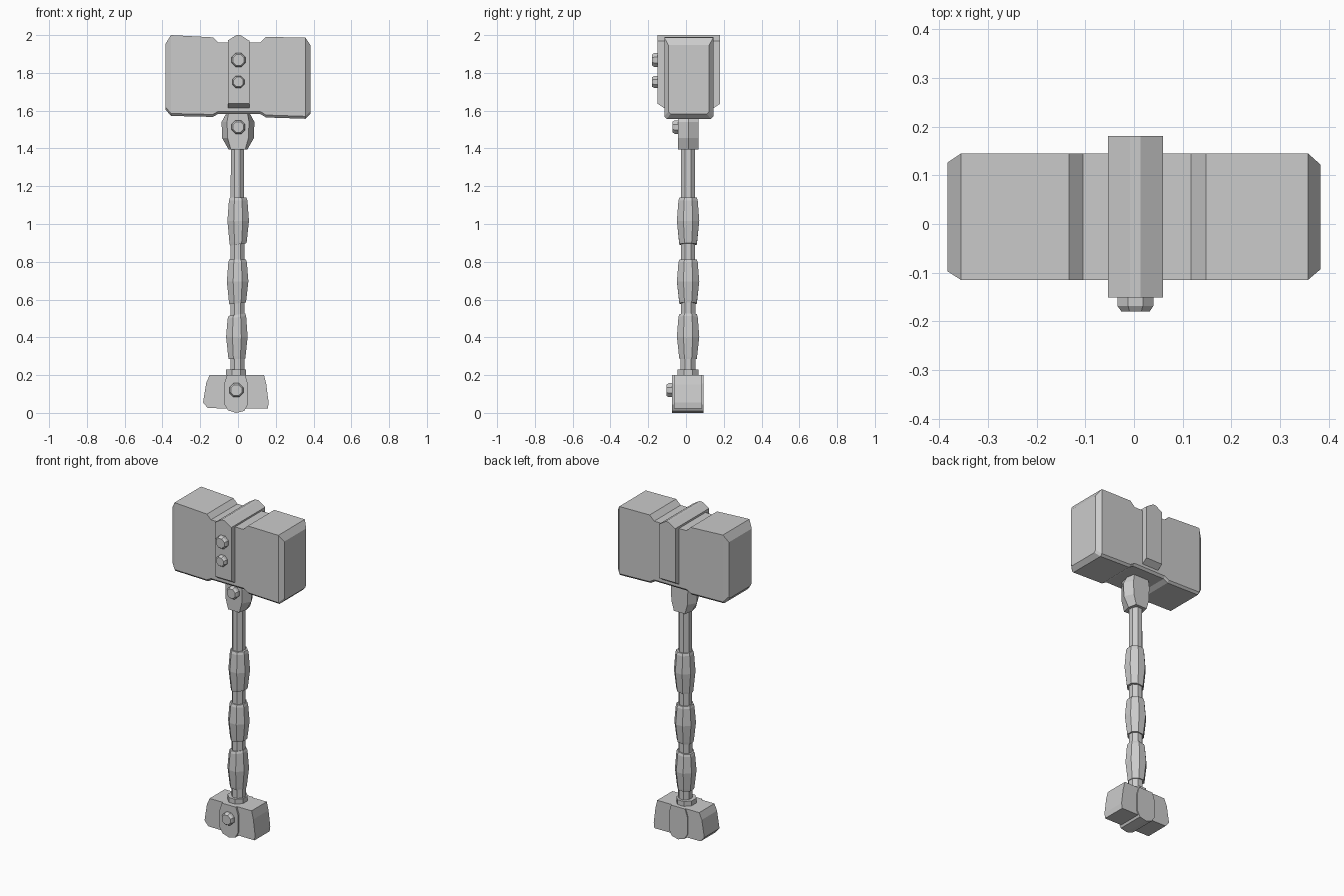
import bpy, bmesh, math

if "Cube" in bpy.data.objects:
    bpy.data.objects.remove(bpy.data.objects["Cube"])


def loft(name, rings):
    """Skin a closed, capped solid through rings of equal point count."""
    bm = bmesh.new()
    vs = [[bm.verts.new(p) for p in ring] for ring in rings]
    n = len(vs[0])
    for a, b in zip(vs, vs[1:]):
        for i in range(n):
            j = (i + 1) % n
            bm.faces.new((a[i], a[j], b[j], b[i]))
    bm.faces.new(vs[0][::-1])
    bm.faces.new(vs[-1])
    bmesh.ops.recalc_face_normals(bm, faces=bm.faces)
    me = bpy.data.meshes.new(name)
    bm.to_mesh(me)
    bm.free()
    ob = bpy.data.objects.new(name, me)
    bpy.context.collection.objects.link(ob)
    return ob


def octagon(r):
    """Octagon with flat sides at distance r."""
    k = r / math.cos(math.pi / 8)
    return [(k * math.cos(math.pi * (i + .5) / 4), k * math.sin(math.pi * (i + .5) / 4))
            for i in range(8)]


def turned(name, x, levels):
    """Eight-sided rod; levels are (z, radius, tilt)."""
    loft(name, [[(x + a, 0.011 + b * 1.04, z + tilt * a) for a, b in octagon(r)]
                for z, r, tilt in levels])


def bolt(name, x, z, y, r):
    """Eight-sided bolt head facing the front, seated at y."""
    loft(name, [[(x + a, yy, z + b) for a, b in octagon(rr)]
                for yy, rr in ((y + .02, r), (y - .017, r), (y - .029, r * .78))])


def prism(name, profile, levels):
    """Front-view profile extruded through y levels."""
    loft(name, [[(x, y, z) for x, z in profile] for y in levels])


# Hammer head: sections along x as (x, z bottom, z top, y front, y back)
sections = [(-.383, 1.605, 1.955, -.097, .126), (-.355, 1.572, 2.0, -.115, .145),
            (-.133, 1.567, 1.988, -.115, .145), (-.105, 1.583, 1.96, -.115, .145),
            (.117, 1.583, 1.96, -.115, .145), (.148, 1.564, 1.99, -.115, .145),
            (.357, 1.557, 1.987, -.115, .145), (.383, 1.582, 1.947, -.093, .122)]
loft("hammer_head", [[(x, y0, t), (x, y0, b + .013), (x, y0 + .012, b),
                      (x, y1 - .012, b), (x, y1, b + .013), (x, y1, t)]
                     for x, b, t, y0, y1 in sections])

# Strap around the head, ridged on top and chamfered at its lower ends
loft("head_strap", [[(-.053, y, zb), (.06, y, zb), (.06, y, 1.97), (.013, y, 2.0),
                     (-.008, y, 2.0), (-.053, y, 1.972)]
                    for y, zb in ((-.151, 1.637), (-.113, 1.612), (.143, 1.612), (.181, 1.637))])
bolt("strap_bolt_upper", .003, 1.868, -.151, .037)
bolt("strap_bolt_lower", .002, 1.752, -.151, .032)

# Hexagonal collar under the head: (z, front half width, side half width, front, back)
loft("head_collar", [[(-w, y0, z), (w, y0, z), (s, .012, z), (w, y1, z), (-w, y1, z), (-s, .012, z)]
                     for z, w, s, y0, y1 in ((1.395, .038, .05, -.042, .065),
                                             (1.455, .055, .084, -.042, .065),
                                             (1.54, .058, .087, -.042, .065),
                                             (1.59, .05, .06, -.042, .065))])
bolt("collar_bolt", .002, 1.513, -.042, .036)

# Shaft, grip wraps and lower ring
turned("shaft", -.003, [(.15, .038, 0), (1.42, .035, 0)])
for i, (zb, zt, tb, tt) in enumerate(((.285, .52, 0, .15), (.58, .812, .12, 0), (.892, 1.14, .15, 0))):
    x = (-.006, -.002, .001)[i]
    h = zt - zb
    turned(f"grip_wrap_{i + 1}", x, [(zb, .044, tb), (zb + .06 * h, .046, tb), (zb + .5 * h, .057, 0),
                                     (zt - .06 * h, .049, tt), (zt, .044, tt)])
turned("lower_ring", -.01, [(.17, .053, 0), (.23, .053, 0)])

# Pommel block with its strap and bolt
prism("pommel", [(-.15, .2), (-.168, .16), (-.185, .055), (-.16, .025), (.158, .022),
                 (.162, .055), (.15, .15), (.138, .2)], (-.064, .085))
prism("pommel_strap", [(-.058, .2), (-.073, .155), (-.073, .045), (-.052, .013), (-.01, 0),
                       (.033, .01), (.052, .045), (.052, .155), (.038, .2)], (-.075, .092))
bolt("pommel_bolt", -.009, .12, -.075, .037)
